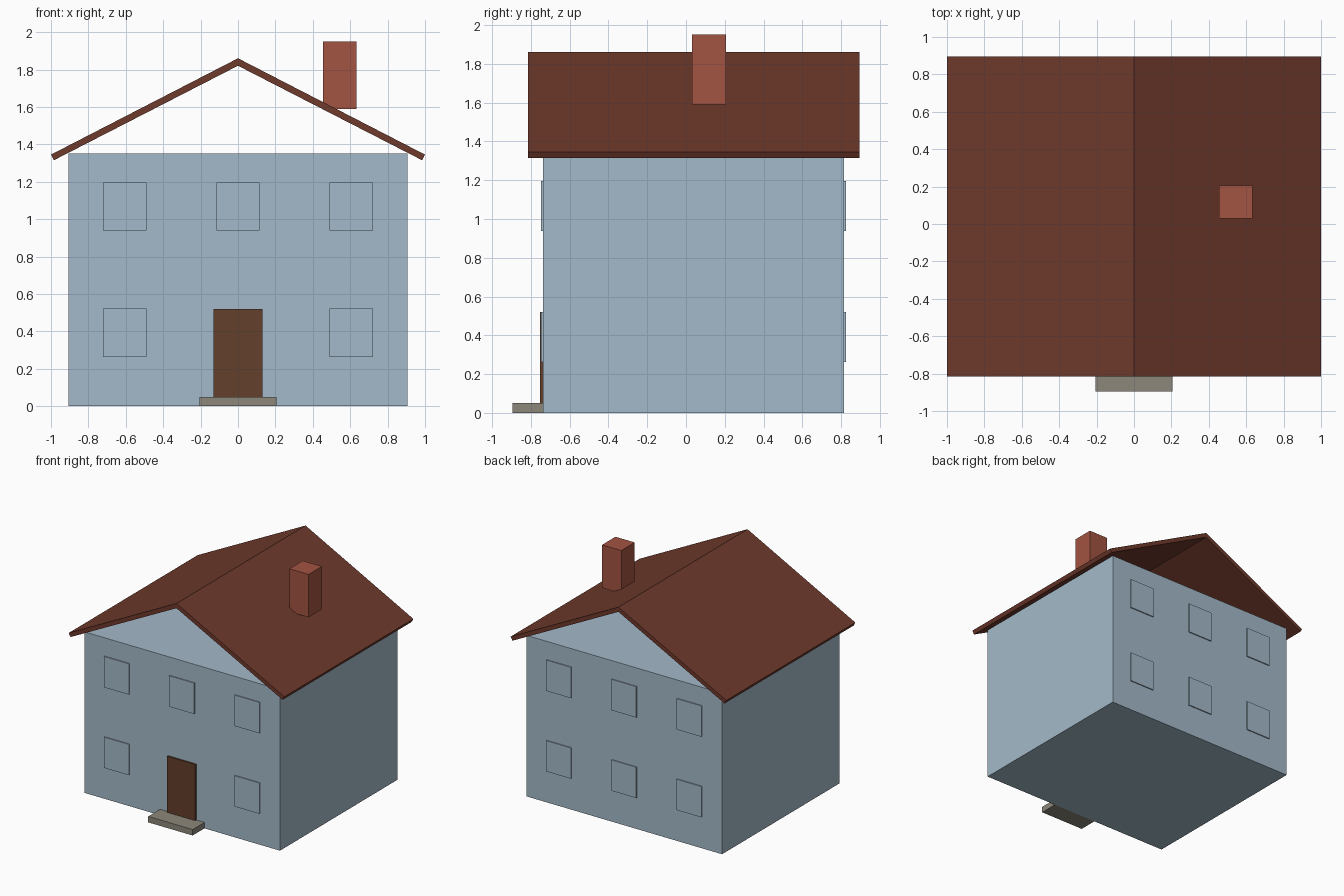
import bpy
import bmesh

default = bpy.data.objects.get("Cube")
if default:
    bpy.data.objects.remove(default, do_unlink=True)


def make_material(name, rgb):
    mat = bpy.data.materials.new(name)
    mat.use_nodes = True
    mat.diffuse_color = (*rgb, 1)
    bsdf = mat.node_tree.nodes["Principled BSDF"]
    bsdf.inputs["Base Color"].default_value = (*rgb, 1)
    bsdf.inputs["Roughness"].default_value = 0.8
    return mat


wall_blue = make_material("pale blue walls", (0.37, 0.49, 0.585))
roof_red = make_material("dark red roof", (0.158, 0.041, 0.025))
brick = make_material("brick red", (0.36, 0.087, 0.054))
wood = make_material("brown wood", (0.127, 0.05, 0.024))
stone = make_material("grey stone", (0.262, 0.242, 0.195))


def extrude_profile(name, profile, y0, y1, mat):
    """Sweep an (x, z) outline from y0 to y1 into a closed solid."""
    bm = bmesh.new()
    face = bm.faces.new([bm.verts.new((x, y0, z)) for x, z in profile])
    swept = bmesh.ops.extrude_face_region(bm, geom=[face])["geom"]
    verts = [g for g in swept if isinstance(g, bmesh.types.BMVert)]
    bmesh.ops.translate(bm, verts=verts, vec=(0, y1 - y0, 0))
    bmesh.ops.recalc_face_normals(bm, faces=bm.faces)
    mesh = bpy.data.meshes.new(name)
    bm.to_mesh(mesh)
    bm.free()
    mesh.materials.append(mat)
    obj = bpy.data.objects.new(name, mesh)
    bpy.context.collection.objects.link(obj)
    return obj


def box(name, x, y, z, mat):
    outline = [(x[0], z[0]), (x[1], z[0]), (x[1], z[1]), (x[0], z[1])]
    return extrude_profile(name, outline, y[0], y[1], mat)


FRONT, BACK = -0.738, 0.816

# House body, left open under the gables
box("walls", (-0.906, 0.906), (FRONT, BACK), (0, 1.35), wall_blue)

# Gable roof: a thin bent slab overhanging all round
half = [(0, 1.86), (1.0, 1.345), (0.984, 1.315), (0, 1.82)]
outline = half + [(-x, z) for x, z in half[2:0:-1]]
extrude_profile("roof", outline, -0.815, 0.895, roof_red)

# Chimney resting on the left slope
box("chimney", (0.455, 0.633), (0.03, 0.207), (1.59, 1.95), brick)

# Door and doorstep
box("door", (-0.13, 0.13), (FRONT - 0.015, FRONT), (0.05, 0.52), wood)
box("doorstep", (-0.206, 0.206), (-0.895, FRONT), (0, 0.05), stone)

# Windows: thin plates on front and back, with the door in the middle front bay
for side, y in (("front", (FRONT - 0.009, FRONT)), ("back", (BACK, BACK + 0.009))):
    for level, z in (("lower", (0.263, 0.521)), ("upper", (0.938, 1.197))):
        for bay, cx in (("right", -0.605), ("middle", 0), ("left", 0.605)):
            if (side, level, bay) == ("front", "lower", "middle"):
                continue
            box(f"{side}_{level}_{bay}_window", (cx - 0.116, cx + 0.116), y, z, wall_blue)
